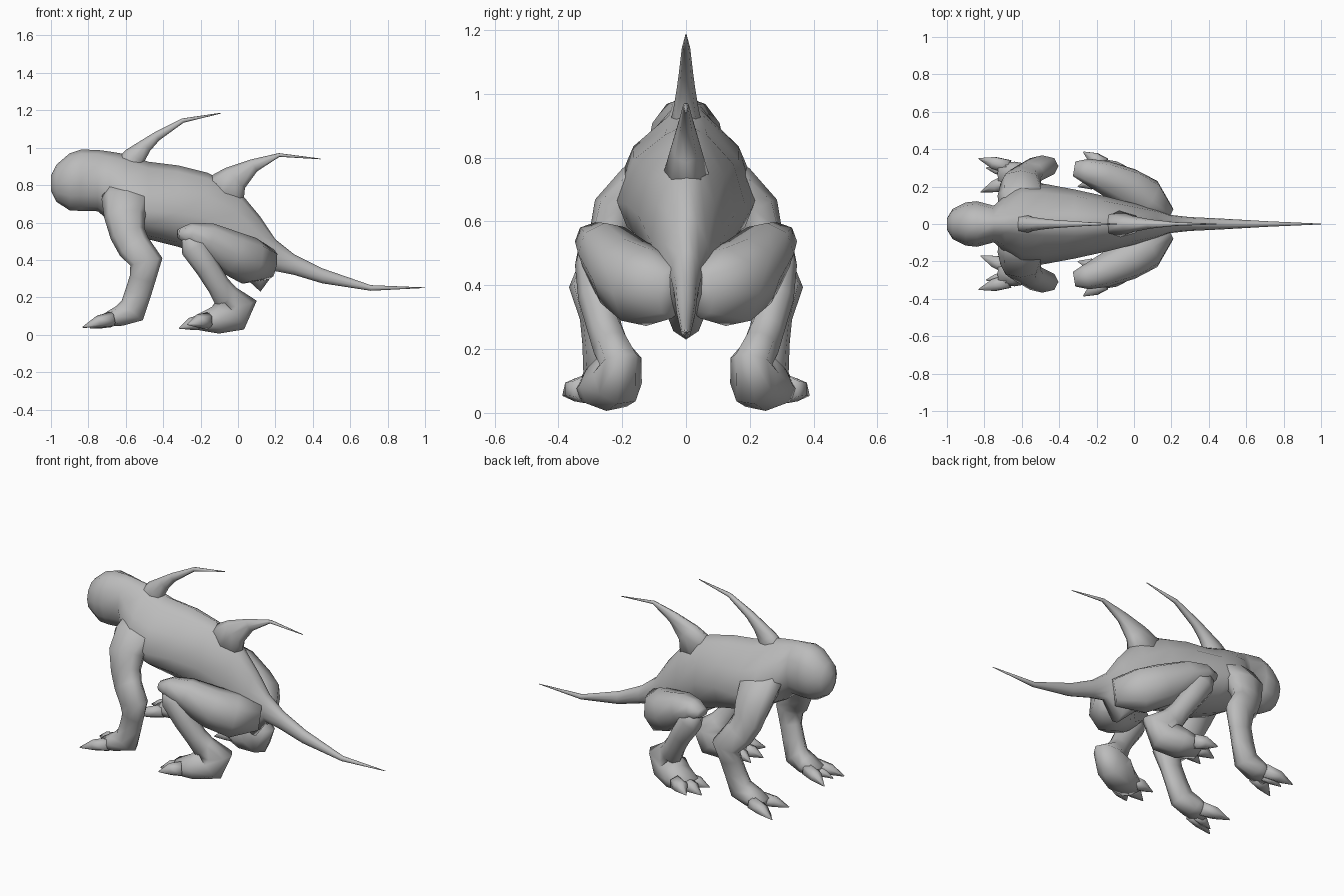
import bpy
import bmesh
from math import sin, cos, tau, copysign
from mathutils import Vector

default_cube = bpy.data.objects.get("Cube")
if default_cube:
    bpy.data.objects.remove(default_cube, do_unlink=True)

# One plain grey for the whole creature
GREY = (0.5, 0.5, 0.5, 1.0)
skin = bpy.data.materials.new("grey_skin")
skin.use_nodes = True
skin.diffuse_color = GREY
skin.node_tree.nodes["Principled BSDF"].inputs["Base Color"].default_value = GREY


def add_skin_over_rings(bm, rings):
    """Bridge a list of point rings into a closed tube."""
    rows = [[bm.verts.new(point) for point in ring] for ring in rings]
    count = len(rows[0])
    for row, following in zip(rows, rows[1:]):
        for i in range(count):
            j = (i + 1) % count
            bm.faces.new((row[i], row[j], following[j], following[i]))
    bm.faces.new(rows[0])
    bm.faces.new(rows[-1])


def make_part(name, tubes, mirrored=False):
    """Turn one or more tubes into a smooth object, optionally mirrored across the spine."""
    bm = bmesh.new()
    for rings in tubes:
        add_skin_over_rings(bm, rings)
    bmesh.ops.recalc_face_normals(bm, faces=bm.faces)
    mesh = bpy.data.meshes.new(name)
    bm.to_mesh(mesh)
    bm.free()
    mesh.materials.append(skin)
    mesh.shade_smooth()
    part = bpy.data.objects.new(name, mesh)
    bpy.context.collection.objects.link(part)
    if mirrored:
        mirror = part.modifiers.new("other_side", "MIRROR")
        mirror.use_axis = (False, True, False)
        mirror.use_mirror_merge = False


def bent(value, power):
    """Raise to a power but keep the sign, to make a ring fuller or sharper."""
    return copysign(abs(value) ** power, value)


def trunk_rings(sections, sides=12):
    """Upright rings from (x, top, bottom, half width, height of widest point, ridge sharpness)."""
    rings = []
    for x, top, bottom, width, widest, ridge in sections:
        middle = bottom + (top - bottom) * widest
        ring = []
        for k in range(sides):
            s, c = sin(tau * k / sides), cos(tau * k / sides)
            reach = top - middle if c > 0 else middle - bottom
            ring.append((x, width * bent(s, ridge if c > 0 else 1), middle + reach * c))
        rings.append(ring)
    return rings


def limb_rings(stations, sides=8, fullness=0.85):
    """Rings across a path of (x, y, z, radius along the limb plane, radius sideways)."""
    centres = [Vector(station[:3]) for station in stations]
    last = len(centres) - 1
    rings = []
    for i, (centre, station) in enumerate(zip(centres, stations)):
        along = Vector()
        if i > 0:
            along += (centre - centres[i - 1]).normalized()
        if i < last:
            along += (centres[i + 1] - centre).normalized()
        along.normalize()
        side = Vector((0, 1, 0))
        side = (side - along * side.dot(along)).normalized()
        up = along.cross(side)
        depth, breadth = station[3:]
        rings.append([centre + up * depth * bent(cos(tau * k / sides), fullness)
                      + side * breadth * bent(sin(tau * k / sides), fullness)
                      for k in range(sides)])
    return rings


def toe_rings(root, tip, depth, breadth):
    """A pointed toe that stays thick until its claw."""
    root, tip = Vector(root), Vector(tip)
    middle = root.lerp(tip, 0.5) + Vector((0, 0, depth * 0.15))
    return limb_rings([(*root, depth, breadth),
                       (*middle, depth * 0.8, breadth * 0.85),
                       (*tip, 0.003, 0.003)], sides=6)


# Head, torso and tail
make_part("body", [trunk_rings([
    (-1.0, .85, .77, .03, .5, 1),
    (-.97, .91, .71, .08, .5, 1),
    (-.9, .97, .665, .115, .5, 1),
    (-.84, .99, .662, .122, .5, 1),
    (-.75, .988, .66, .098, .5, 1.2),
    (-.69, .98, .61, .15, .4, 1.7),
    (-.6, .965, .56, .22, .36, 2),
    (-.48, .925, .51, .215, .36, 1.8),
    (-.32, .905, .47, .185, .42, 1.5),
    (-.16, .865, .42, .15, .45, 1.4),
    (0, .775, .34, .11, .45, 1.3),
    (.12, .63, .23, .08, .5, 1.2),
    (.2, .51, .34, .048, .5, 1),
    (.3, .43, .32, .037, .5, 1),
    (.45, .355, .275, .03, .5, 1),
    (.71, .265, .235, .015, .5, 1),
    (1.0, .253, .25, .002, .5, 1),
])])

# Curved spines growing out of the back
make_part("shoulder_spine", [limb_rings([
    (-.62, 0, .83, .1, .07),
    (-.555, 0, .95, .06, .04),
    (-.495, 0, 1.01, .037, .03),
    (-.435, 0, 1.06, .025, .023),
    (-.295, 0, 1.145, .012, .013),
    (-.09, 0, 1.185, .002, .002),
])])
make_part("hip_spine", [limb_rings([
    (-.1, 0, .72, .15, .08),
    (-.015, 0, .838, .075, .045),
    (.085, 0, .905, .036, .025),
    (.22, 0, .961, .01, .01),
    (.44, 0, .94, .002, .002),
])])

# Front limbs, shoulder to palm, then toes
make_part("forelegs", [limb_rings([
    (-.59, .05, .77, .13, .075),
    (-.6, .15, .71, .13, .075),
    (-.605, .215, .63, .11, .08),
    (-.59, .245, .54, .095, .062),
    (-.555, .275, .47, .09, .057),
    (-.49, .31, .39, .088, .057),
    (-.51, .29, .3, .07, .043),
    (-.535, .28, .22, .07, .045),
    (-.565, .27, .13, .077, .052),
    (-.635, .265, .1, .055, .068),
    (-.72, .265, .075, .032, .065),
])], mirrored=True)
make_part("fore_toes", [
    toe_rings((-.67, .305, .085), (-.83, .35, .04), .04, .042),
    toe_rings((-.68, .28, .07), (-.79, .3, .035), .03, .03),
    toe_rings((-.67, .23, .085), (-.82, .17, .045), .04, .042),
], mirrored=True)

# Hind limbs, folded at the knee, then toes
make_part("thighs", [limb_rings([
    (.18, .045, .375, .08, .05),
    (.06, .125, .395, .128, .125),
    (-.04, .195, .44, .118, .11),
    (-.17, .255, .51, .093, .088),
    (-.26, .285, .54, .058, .065),
    (-.32, .295, .54, .025, .04),
])], mirrored=True)
make_part("shins", [limb_rings([
    (-.265, .29, .53, .04, .045),
    (-.235, .29, .465, .072, .058),
    (-.165, .28, .36, .064, .058),
    (-.105, .255, .265, .062, .055),
    (-.065, .235, .205, .072, .058),
    (-.012, .205, .162, .114, .066),
    (-.04, .215, .108, .108, .08),
    (-.12, .25, .078, .074, .09),
    (-.22, .28, .065, .04, .075),
])], mirrored=True)
make_part("hind_toes", [
    toe_rings((-.16, .315, .075), (-.27, .385, .055), .045, .045),
    toe_rings((-.19, .28, .068), (-.315, .3, .035), .042, .042),
    toe_rings((-.17, .23, .07), (-.3, .2, .04), .042, .04),
], mirrored=True)
